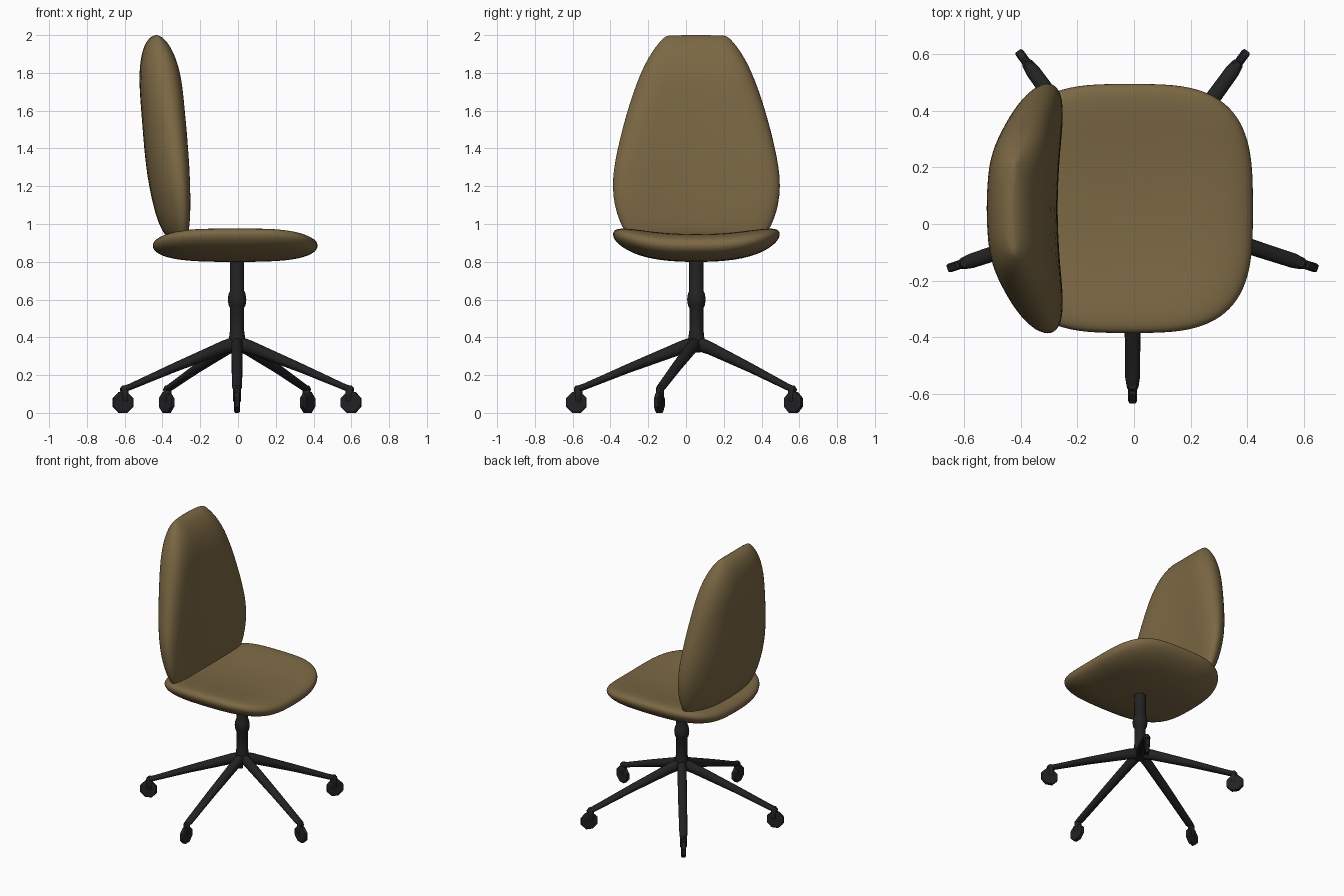
import bpy, bmesh, math
from mathutils import Matrix, Vector

cube = bpy.data.objects.get("Cube")
if cube:
    bpy.data.objects.remove(cube, do_unlink=True)

CX, CY = -0.005, 0.055   # axis of the column


def material(name, rgb, rough):
    m = bpy.data.materials.new(name)
    m.use_nodes = True
    m.diffuse_color = (*rgb, 1)
    bsdf = m.node_tree.nodes["Principled BSDF"]
    bsdf.inputs["Base Color"].default_value = (*rgb, 1)
    bsdf.inputs["Roughness"].default_value = rough
    return m


fabric = material("brown_fabric", (0.2, 0.14, 0.058), 0.8)
black = material("black_metal", (0.016, 0.016, 0.017), 0.5)


def loft(name, rings, mat, matrix=Matrix(), subdivide=0, angle=40):
    """Skin a list of closed rings of points and cap both ends."""
    bm = bmesh.new()
    loops = [[bm.verts.new(p) for p in ring] for ring in rings]
    n = len(loops[0])
    for a, b in zip(loops, loops[1:]):
        for i in range(n):
            j = (i + 1) % n
            bm.faces.new((a[i], a[j], b[j], b[i]))
    bm.faces.new(loops[0])
    bm.faces.new(loops[-1])
    bmesh.ops.recalc_face_normals(bm, faces=bm.faces)
    bm.transform(matrix)
    mesh = bpy.data.meshes.new(name)
    bm.to_mesh(mesh)
    bm.free()
    mesh.materials.append(mat)
    obj = bpy.data.objects.new(name, mesh)
    bpy.context.collection.objects.link(obj)
    if subdivide:
        mod = obj.modifiers.new("Smooth", 'SUBSURF')
        mod.levels = mod.render_levels = subdivide
    bpy.ops.object.select_all(action='DESELECT')
    obj.select_set(True)
    bpy.context.view_layer.objects.active = obj
    bpy.ops.object.shade_smooth_by_angle(angle=math.radians(angle))
    return obj


def power(v, e):
    return math.copysign(abs(v) ** e, v)


def circle(n, start=0.0):
    return [(math.cos(start + math.tau * i / n), math.sin(start + math.tau * i / n))
            for i in range(n)]


# Seat: rounded-square cushion with raised sides
def seat_ring(rho, side):
    ring = []
    for c, s in circle(48):
        u, v = rho * power(c, 0.62), rho * power(s, 0.62)
        middle = 0.872 + 0.013 * u * u + 0.075 * abs(v) ** 2.5
        z = middle + side * 0.073 * math.sqrt(1 - rho ** 5)
        ring.append((-0.015 + 0.44 * u, CY + 0.445 * v, z))
    return ring


steps = [0.05, 0.25, 0.45, 0.62, 0.76, 0.87, 0.94, 0.98]
loft("seat", [seat_ring(r, -1) for r in steps] + [seat_ring(1, 0)]
     + [seat_ring(r, 1) for r in reversed(steps)], fabric, subdivide=1, angle=180)

# Backrest: leaning shell whose sides wrap forward
# height, half width, centre x, half thickness
back_sections = [
    (0.915, 0.33, -0.33, 0.02), (0.93, 0.355, -0.333, 0.045),
    (0.96, 0.38, -0.34, 0.062), (1.02, 0.41, -0.352, 0.078),
    (1.1, 0.435, -0.363, 0.09), (1.2, 0.446, -0.375, 0.1),
    (1.3, 0.437, -0.383, 0.107), (1.4, 0.417, -0.39, 0.11),
    (1.5, 0.393, -0.396, 0.112), (1.6, 0.365, -0.403, 0.112),
    (1.7, 0.333, -0.41, 0.113), (1.8, 0.295, -0.417, 0.108),
    (1.88, 0.255, -0.424, 0.092), (1.94, 0.215, -0.43, 0.07),
    (1.98, 0.18, -0.433, 0.042), (1.995, 0.16, -0.434, 0.02),
    (2.0, 0.14, -0.434, 0.006)]


def back_ring(z, half, mid, thick):
    ring = []
    for c, s in circle(40):
        y = half * power(c, 0.5)
        ring.append((mid + 0.07 * (y / 0.445) ** 2 + thick * s, CY + y, z))
    return ring


loft("backrest", [back_ring(*s) for s in back_sections], fabric, subdivide=1, angle=180)

# Column with hub and collar
column = [(0.02, 0.32), (0.036, 0.33), (0.045, 0.365), (0.041, 0.41), (0.037, 0.44),
          (0.037, 0.555), (0.045, 0.57), (0.049, 0.6), (0.045, 0.63),
          (0.038, 0.645), (0.038, 0.83)]
loft("column", [[(CX + r * c, CY + r * s, z) for c, s in circle(24)] for r, z in column], black)

# Five legs, each with a fork and a wheel, built along +x then turned into place
# distance, height, half width, half height
leg_sections = [(0.0, 0.37, 0.03, 0.04), (0.08, 0.346, 0.03, 0.037),
                (0.35, 0.24, 0.029, 0.026), (0.6, 0.136, 0.026, 0.018),
                (0.63, 0.128, 0.021, 0.016), (0.648, 0.123, 0.013, 0.011)]
fork = [(0.016, 0.055), (0.022, 0.065), (0.022, 0.13), (0.014, 0.144)]
for k in range(5):
    turn = (Matrix.Translation((CX, CY, 0))
            @ Matrix.Rotation(math.radians(-90 + 72 * k), 4, 'Z'))
    loft(f"leg_{k + 1}", [[(d, w * c, z + h * s) for c, s in circle(16)]
                          for d, z, w, h in leg_sections], black, turn)
    loft(f"wheel_fork_{k + 1}", [[(0.626 + r * c, r * s, z) for c, s in circle(12)]
                                 for r, z in fork], black, turn)
    loft(f"wheel_{k + 1}", [[(0.635 + r * c, y, 0.055 + r * s)
                             for c, s in circle(8, math.pi / 8)]
                            for r, y in ((0.05, -0.016), (0.059, -0.011),
                                         (0.059, 0.011), (0.05, 0.016))],
         black, turn, angle=30)
